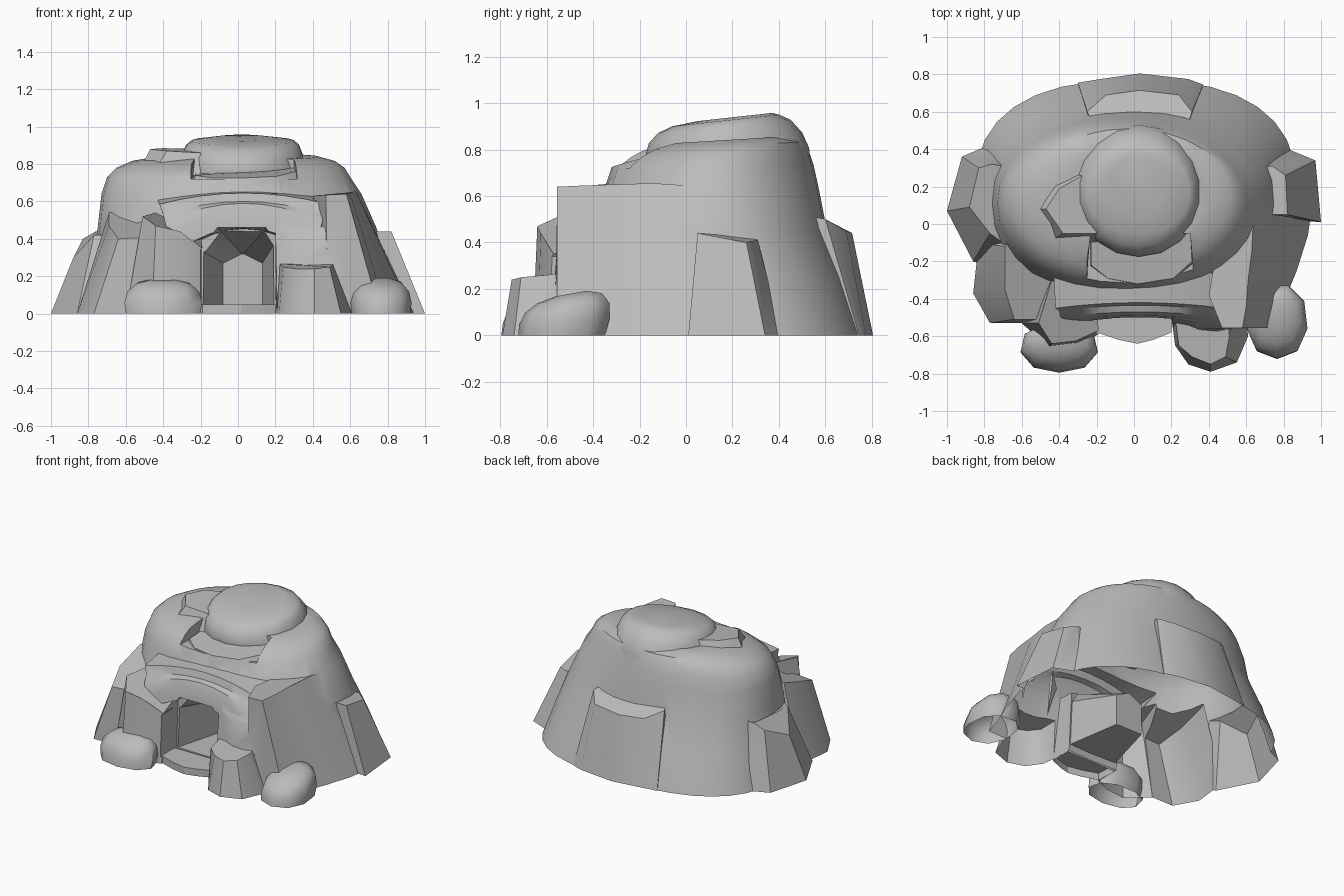
import bpy
import bmesh
from math import sin, cos, pi, copysign

if "Cube" in bpy.data.objects:
    bpy.data.objects.remove(bpy.data.objects["Cube"])

stone = bpy.data.materials.new("grey stone")
stone.use_nodes = True
stone.diffuse_color = (.5, .5, .5, 1)
stone.node_tree.nodes["Principled BSDF"].inputs["Base Color"].default_value = (.5, .5, .5, 1)


def loft(name, rings):
    """Closed solid skinned over a stack of equal point rings."""
    bm = bmesh.new()
    rows = [[bm.verts.new(p) for p in ring] for ring in rings]
    count = len(rows[0])
    for low, high in zip(rows, rows[1:]):
        for i in range(count):
            j = (i + 1) % count
            bm.faces.new((low[i], low[j], high[j], high[i]))
    bm.faces.new(rows[0])
    bm.faces.new(rows[-1])
    bmesh.ops.recalc_face_normals(bm, faces=bm.faces)
    mesh = bpy.data.meshes.new(name)
    bm.to_mesh(mesh)
    bm.free()
    mesh.materials.append(stone)
    obj = bpy.data.objects.new(name, mesh)
    bpy.context.collection.objects.link(obj)
    return obj


def oval(z, left, right, front, back, sides=32, power=.83, tilt=0):
    """Squarish ring with its own reach in each direction."""
    ring = []
    mx, my = (left + right) / 2, (front + back) / 2
    for i in range(sides):
        a = 2 * pi * i / sides - pi / 2
        c = copysign(abs(cos(a)) ** power, cos(a))
        s = copysign(abs(sin(a)) ** power, sin(a))
        y = my + s * (back - front) / 2
        ring.append((mx + c * (right - left) / 2, y, z + tilt * (y - my)))
    return ring


def block(name, base, top, floor=0):
    """Angular rock from a base outline and a matching top outline."""
    return loft(name, [[(x, y, floor) for x, y in base], top])


def activate(obj):
    bpy.ops.object.select_all(action='DESELECT')
    obj.select_set(True)
    bpy.context.view_layer.objects.active = obj


def carve(body, part, operation):
    """Fuse a part into the body, or cut it out."""
    activate(body)
    mod = body.modifiers.new(part.name, 'BOOLEAN')
    mod.operation = operation
    mod.solver = 'EXACT'
    mod.object = part
    bpy.ops.object.modifier_apply(modifier=mod.name)
    bpy.data.objects.remove(part)


def finish(obj, angle):
    """Open the underside and shade."""
    bm = bmesh.new()
    bm.from_mesh(obj.data)
    under = [f for f in bm.faces if all(v.co.z < .001 for v in f.verts)]
    bmesh.ops.delete(bm, geom=under, context='FACES')
    bm.to_mesh(obj.data)
    bm.free()
    activate(obj)
    bpy.ops.object.shade_smooth_by_angle(angle=angle * pi / 180)


# Main mound
mound = loft("cave_mound", [
    oval(0, -.85, .87, -.42, .77, power=.8),
    oval(.25, -.79, .80, -.41, .69, power=.85),
    oval(.46, -.75, .74, -.40, .605, power=.9),
    oval(.64, -.73, .66, -.35, .57, power=.95),
    oval(.73, -.70, .60, -.31, .55, power=1),
    oval(.78, -.65, .57, -.26, .53, power=1, tilt=.03),
    oval(.815, -.57, .52, -.21, .51, power=1, tilt=.05),
    oval(.84, -.42, .43, -.12, .44, power=1, tilt=.06),
])

# Summit flowing into the back, and the smaller crown beside it
summit = loft("summit", [
    oval(.62, -.36, .40, -.16, .55, 18, 1),
    oval(.79, -.32, .37, -.175, .53, 18, 1, .05),
    oval(.85, -.31, .35, -.16, .50, 18, 1, .07),
    oval(.90, -.28, .33, -.12, .45, 18, 1, .1),
    oval(.925, -.25, .30, -.06, .40, 18, 1, .11),
    oval(.94, -.13, .17, .05, .37, 18, 1, .11),
])
side_crown = block(
    "side_crown",
    [(-.2, .36), (-.46, .24), (-.54, .08), (-.46, -.1), (-.2, -.1)],
    [(-.2, .3, .88), (-.4, .19, .885), (-.47, .08, .88), (-.38, -.05, .87), (-.2, -.05, .86)],
    .74)

# Step below the summit, set in a recess
recess = block("recess",
               [(-.24, -.05), (-.26, -.5), (.34, -.5), (.3, -.05)],
               [(-.22, -.05, .95), (-.28, -.5, .95), (.38, -.5, .95), (.3, -.05, .95)], .72)
upper_ledge = block(
    "upper_ledge",
    [(-.25, -.04), (-.25, -.24), (-.16, -.33), (.02, -.36), (.23, -.33), (.35, -.23), (.32, -.04)],
    [(-.23, -.04, .75), (-.23, -.22, .74), (-.14, -.29, .725), (.02, -.32, .725),
     (.21, -.29, .735), (.31, -.2, .76), (.3, -.04, .78)], .6)

# Layered brow arching over the cave mouth: half width, depth, height, droop
layers = [(.46, -.24, .66, .05), (.45, -.42, .645, .06), (.43, -.435, .60, .07),
          (.42, -.47, .59, .10), (.40, -.49, .545, .14), (.36, -.50, .46, .13),
          (.30, -.34, .45, .10)]
steps = [i / 4 for i in range(-4, 5)]
cave_brow = loft("cave_brow", [[(.03 + w * t, y - .03 * t * t, z - drop * t * t)
                                for w, y, z, drop in layers] for t in steps])

# Walls either side of the mouth
right_jamb = block(
    "right_jamb",
    [(.2, -.36), (.21, -.56), (.36, -.62), (.55, -.58), (.55, -.36)],
    [(.2, -.36, .47), (.2, -.5, .46), (.34, -.53, .42), (.5, -.54, .45), (.5, -.36, .5)])
left_jamb = block(
    "left_jamb",
    [(-.2, -.36), (-.19, -.59), (-.3, -.64), (-.46, -.66), (-.6, -.53), (-.5, -.3)],
    [(-.2, -.36, .44), (-.19, -.57, .35), (-.31, -.625, .44), (-.44, -.64, .47),
     (-.51, -.53, .52), (-.44, -.3, .54)])

# Tall front pillars
right_pillar = block(
    "right_pillar",
    [(.42, -.3), (.48, -.56), (.76, -.555), (.8, -.42), (.87, -.25), (.93, -.06), (.95, .08), (.5, .2)],
    [(.4, -.38, .63), (.47, -.555, .635), (.58, -.555, .64), (.6, -.44, .645),
     (.61, -.3, .65), (.63, -.14, .655), (.64, .08, .64), (.5, .2, .64)])
left_pillar = block(
    "left_pillar",
    [(-.4, -.3), (-.5, -.53), (-.77, -.53), (-.86, -.37), (-.83, -.1), (-.6, .05)],
    [(-.42, -.3, .53), (-.47, -.51, .41), (-.64, -.51, .4), (-.69, -.35, .47),
     (-.69, -.12, .54), (-.6, -.05, .55)])

# Buttresses leaning on the sides and back
right_buttress = block(
    "right_buttress",
    [(.7, .03), (1, .01), (.97, .34), (.8, .41), (.65, .4)],
    [(.65, .05, .44), (.82, .05, .44), (.81, .26, .4), (.74, .31, .41), (.6, .3, .42)])
left_buttress = block(
    "left_buttress",
    [(-.7, -.25), (-.86, -.2), (-1, .07), (-.92, .36), (-.78, .42), (-.65, .4)],
    [(-.7, -.1, .42), (-.77, -.05, .42), (-.88, .09, .3), (-.83, .3, .4),
     (-.76, .32, .44), (-.65, .3, .44)])
back_buttress = block(
    "back_buttress",
    [(-.24, .5), (-.3, .755), (-.18, .775), (.03, .805), (.29, .775), (.37, .745), (.3, .5)],
    [(-.2, .5, .52), (-.25, .6, .5), (-.15, .69, .45), (.03, .715, .44),
     (.24, .69, .45), (.31, .6, .5), (.28, .5, .52)])

# Low block in front
front_block = block(
    "front_block",
    [(.2, -.5), (.22, -.65), (.29, -.75), (.41, -.79), (.55, -.74), (.61, -.6), (.6, -.5)],
    [(.22, -.5, .27), (.24, -.65, .25), (.31, -.71, .24), (.41, -.75, .24),
     (.49, -.71, .25), (.51, -.6, .26), (.5, -.5, .27)])

# Tunnel narrowing to the back wall
mouth = [(-.2, .05), (-.2, .34), (-.11, .46), (.15, .46), (.2, .38), (.2, .05)]
end = [(-.08, .05), (-.08, .27), (.02, .32), (.03, .32), (.13, .27), (.13, .05)]
tunnel = loft("tunnel", [[(x, y, z) for x, z in outline]
                         for outline, y in ((mouth, -.9), (mouth, -.46), (end, -.02))])

# One continuous shell
carve(mound, recess, 'DIFFERENCE')
for part in (summit, side_crown, upper_ledge, cave_brow, right_jamb, left_jamb, right_pillar,
             left_pillar, right_buttress, left_buttress, back_buttress, front_block):
    carve(mound, part, 'UNION')
carve(mound, tunnel, 'DIFFERENCE')
finish(mound, 35)

# Doorstep slab
edge = [(-.2, -.43), (-.2, -.58), (-.08, -.62), (.02, -.64), (.1, -.62), (.2, -.58), (.2, -.43)]
finish(block("cave_step", edge, [(x, y, .05) for x, y in edge]), 25)


def boulder(name, x, y, half_x, half_y):
    rings = [oval(z, x - k * half_x, x + k * half_x, y + z * .2 - k * half_y,
                  y + z * .2 + k * half_y, 9, .9, z)
             for z, k in ((0, .96), (.06, 1), (.12, .93), (.16, .72), (.18, .35))]
    finish(loft(name, rings), 50)


boulder("left_boulder", -.4, -.67, .21, .13)
boulder("right_boulder", .765, -.53, .165, .2)
